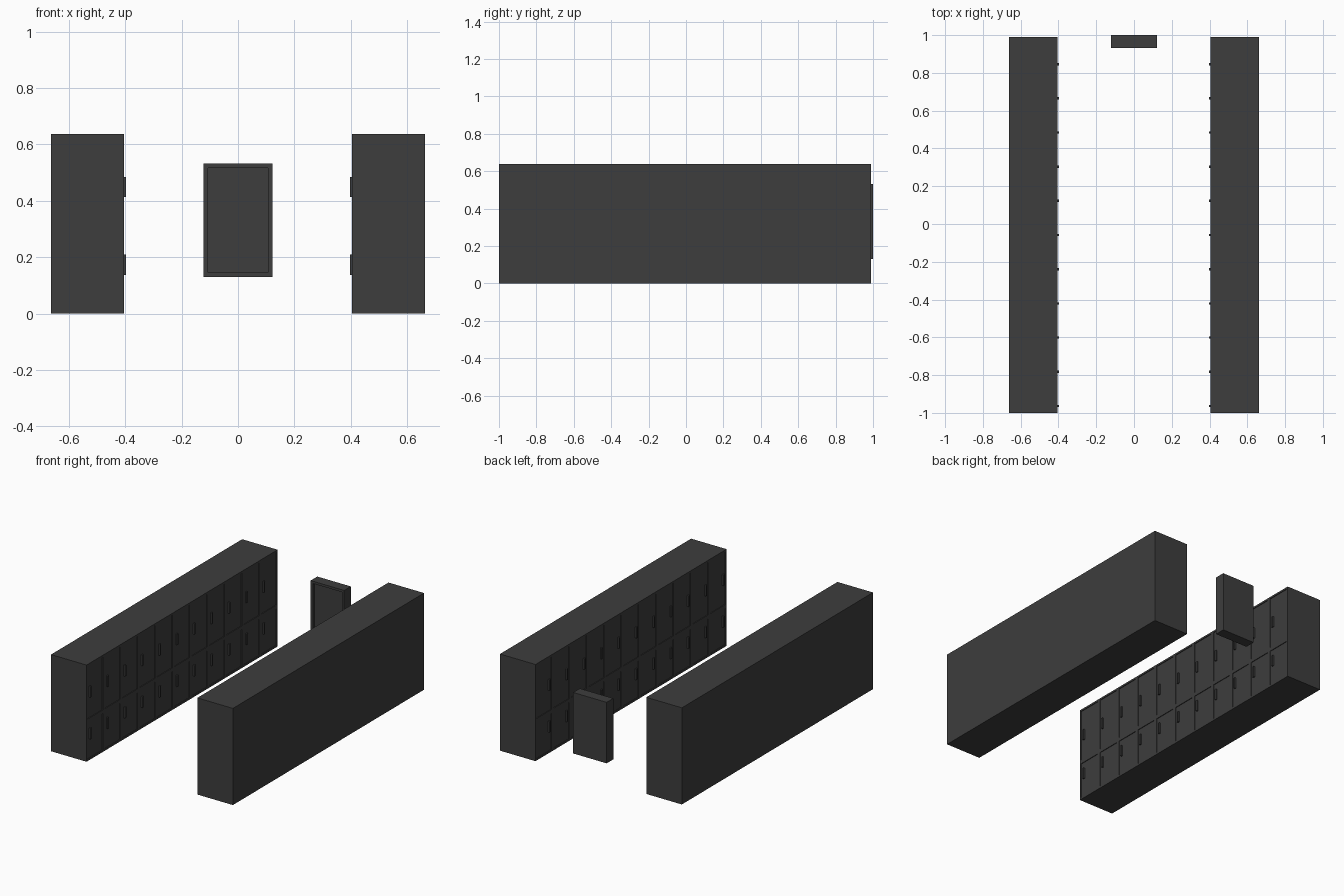
import bpy, bmesh
from mathutils import Matrix, Vector

if "Cube" in bpy.data.objects:
    bpy.data.objects.remove(bpy.data.objects["Cube"])

X_IN, X_OUT = 0.404, 0.663
Y0, Y1, H = -1.0, 0.99, 0.637
COLS, SPLIT = 11, 0.265
PITCH = (Y1 - Y0) / COLS

grey = bpy.data.materials.new("dark grey metal")
grey.diffuse_color = (0.047, 0.047, 0.047, 1)
grey.use_nodes = True
grey.node_tree.nodes["Principled BSDF"].inputs["Base Color"].default_value = grey.diffuse_color


def add_box(bm, lo, hi):
    lo, hi = Vector(lo), Vector(hi)
    m = Matrix.Translation((lo + hi) / 2) @ Matrix.Diagonal((*(hi - lo), 1))
    bmesh.ops.create_cube(bm, size=1, matrix=m)


def finish(bm, name, mirrored=False):
    bmesh.ops.recalc_face_normals(bm, faces=bm.faces)
    me = bpy.data.meshes.new(name)
    bm.to_mesh(me)
    bm.free()
    me.materials.append(grey)
    ob = bpy.data.objects.new(name, me)
    bpy.context.collection.objects.link(ob)
    if mirrored:
        ob.modifiers.new("mirror", 'MIRROR').use_axis = (True, False, False)
    return ob


def recess(bm, faces, border, depth):
    # frame border first, then sink the middle
    bmesh.ops.inset_individual(bm, faces=faces, thickness=border, depth=0)
    bmesh.ops.inset_individual(bm, faces=faces, thickness=0.0008, depth=-depth)


# Locker banks: box cut into cells, each inner cell sunk as a door
bm = bmesh.new()
add_box(bm, (-X_OUT, Y0, 0), (-X_IN, Y1, H))
cuts = [((0, Y0 + i * PITCH, 0), (0, 1, 0)) for i in range(1, COLS)]
cuts.append(((0, 0, SPLIT), (0, 0, 1)))
for co, no in cuts:
    bmesh.ops.bisect_plane(bm, geom=bm.verts[:] + bm.edges[:] + bm.faces[:],
                           plane_co=co, plane_no=no)
bm.normal_update()
recess(bm, [f for f in bm.faces if f.normal.x > 0.9], 0.017, 0.004)
finish(bm, "locker_banks", True)

# Door handles, one per door
bm = bmesh.new()
for i in range(COLS):
    y = Y0 + i * PITCH + 0.037
    for z0, z1 in ((0.137, 0.21), (0.413, 0.485)):
        add_box(bm, (-X_IN - 0.006, y - 0.006, z0), (-X_IN + 0.006, y + 0.006, z1))
finish(bm, "door_handles", True)

# Wall panel at the far end, with a sunk front
bm = bmesh.new()
add_box(bm, (-0.122, 0.931, 0.13), (0.122, 1.0, 0.532))
bm.normal_update()
recess(bm, [f for f in bm.faces if f.normal.y < -0.9], 0.022, 0.015)
finish(bm, "end_panel")
